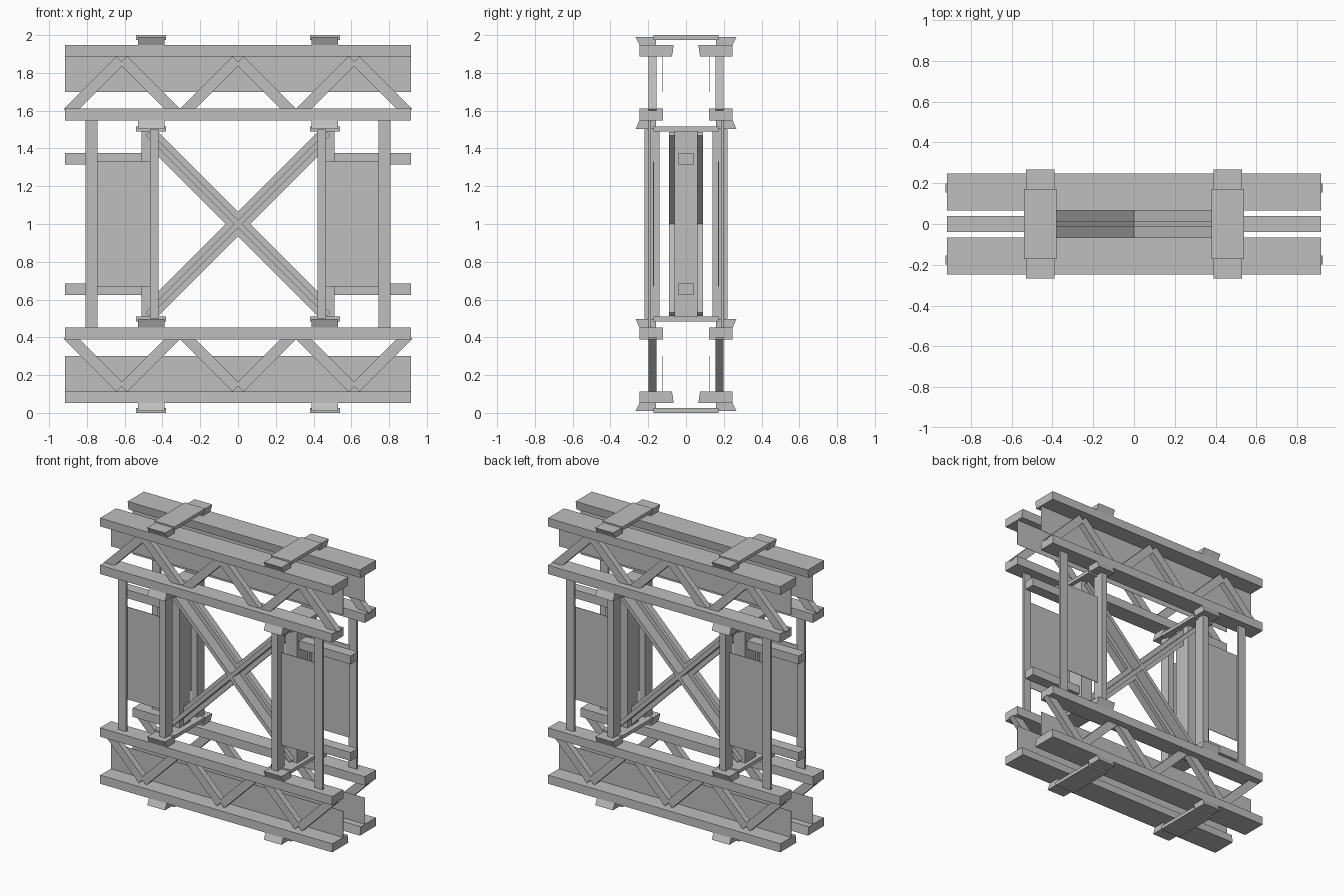
import bpy, bmesh, math
from mathutils import Matrix, Vector

cube = bpy.data.objects.get("Cube")
if cube:
    bpy.data.objects.remove(cube, do_unlink=True)

steel = bpy.data.materials.new("grey_steel")
steel.use_nodes = True
GREY = (0.52, 0.52, 0.52, 1)
steel.diffuse_color = GREY
steel.node_tree.nodes["Principled BSDF"].inputs["Base Color"].default_value = GREY


def finish(name, bm):
    bmesh.ops.recalc_face_normals(bm, faces=bm.faces)
    mesh = bpy.data.meshes.new(name)
    bm.to_mesh(mesh)
    bm.free()
    mesh.materials.append(steel)
    obj = bpy.data.objects.new(name, mesh)
    bpy.context.collection.objects.link(obj)
    return obj


def prism(name, x0, x1, section):
    """Extrude a y-z section along x."""
    bm = bmesh.new()
    face = bm.faces.new([bm.verts.new((x0, y, z)) for y, z in section])
    ext = bmesh.ops.extrude_face_region(bm, geom=[face])["geom"]
    verts = [g for g in ext if isinstance(g, bmesh.types.BMVert)]
    bmesh.ops.translate(bm, verts=verts, vec=(x1 - x0, 0, 0))
    return finish(name, bm)


def box(name, x, y, z):
    """Axis-aligned box from three (low, high) ranges."""
    return prism(name, min(x), max(x),
                 [(y[0], z[0]), (y[1], z[0]), (y[1], z[1]), (y[0], z[1])])


def bar(name, a, b, thick_y, width):
    """Straight bar between two points in an x-z plane."""
    a, b = Vector(a), Vector(b)
    d = b - a
    bm = bmesh.new()
    mat = (Matrix.Translation((a + b) / 2)
           @ Matrix.Rotation(-math.atan2(d.z, d.x), 4, 'Y')
           @ Matrix.Diagonal((d.length, thick_y, width, 1)))
    bmesh.ops.create_cube(bm, size=1, matrix=mat)
    return finish(name, bm)


def span(s, lo, hi):
    """Mirror a range to side s."""
    return tuple(sorted((s * lo, s * hi)))


HALF = 0.917
for v, level in ((1, "upper"), (-1, "lower")):
    def up(z):
        return 1 + v * z

    for s, side in ((-1, "front"), (1, "back")):
        tag = f"{level}_{side}"
        # Tapered outer chord, inner chord and thin web
        prism(f"{tag}_outer_chord", -HALF, HALF,
              [(s * 0.065, up(0.948)), (s * 0.247, up(0.948)),
               (s * 0.245, up(0.888)), (s * 0.074, up(0.888))])
        box(f"{tag}_inner_chord", (-HALF, HALF), span(s, 0.122, 0.247),
            sorted((up(0.549), up(0.612))))
        box(f"{tag}_web", (-HALF, HALF), span(s, 0.122, 0.124),
            sorted((up(0.70), up(0.90))))
        # Zigzag lattice
        for peak in (-0.615, 0, 0.615):
            for m in (-1, 1):
                bar(f"{tag}_lattice", (peak + m * 0.288, s * 0.177, up(0.588)),
                    (peak + m * 0.008, s * 0.177, up(0.868)), 0.044, 0.058)
        # Flared bearing pads
        for m in (-1, 1):
            x0, x1 = span(m, 0.39, 0.53)
            for near, far in ((0.948, 0.99), (0.549, 0.502)):
                prism(f"{tag}_pad", x0, x1,
                      [(s * 0.16, up(near)), (s * 0.247, up(near)),
                       (s * 0.267, up(far)), (s * 0.16, up(far))])
    # Tie plates joining front and back
    for m in (-1, 1):
        for lo, hi in ((0.975, 1.0), (0.49, 0.515)):
            box(f"{level}_tie_plate", span(m, 0.38, 0.54), (-0.172, 0.172),
                sorted((up(lo), up(hi))))
        # Side rails
        box(f"{level}_side_rail", span(m, 0.47, HALF), (-0.039, 0.039),
            sorted((up(0.315), up(0.375))))

for m, hand in ((-1, "right"), (1, "left")):
    box(f"{hand}_column", span(m, 0.42, 0.511), (-0.062, 0.062), (0.51, 1.49))
    for s, side in ((-1, "front"), (1, "back")):
        # Flat outer posts, deep inner uprights and the sheet between them
        box(f"{hand}_{side}_post", span(m, 0.745, 0.808), span(s, 0.184, 0.2), (0.44, 1.56))
        box(f"{hand}_{side}_upright", span(m, 0.42, 0.466), span(s, 0.14, 0.22), (0.5, 1.5))
        box(f"{hand}_{side}_panel", span(m, 0.46, 0.76), span(s, 0.17, 0.174), (0.67, 1.33))
    # Cross-shaped diagonal brace: a wide flat and a deep rib
    a, b = (-0.478, 0, 1 - m * 0.478), (0.478, 0, 1 + m * 0.478)
    bar(f"{hand}_brace_flat", a, b, 0.025, 0.09)
    bar(f"{hand}_brace_rib", a, b, 0.18, 0.028)
